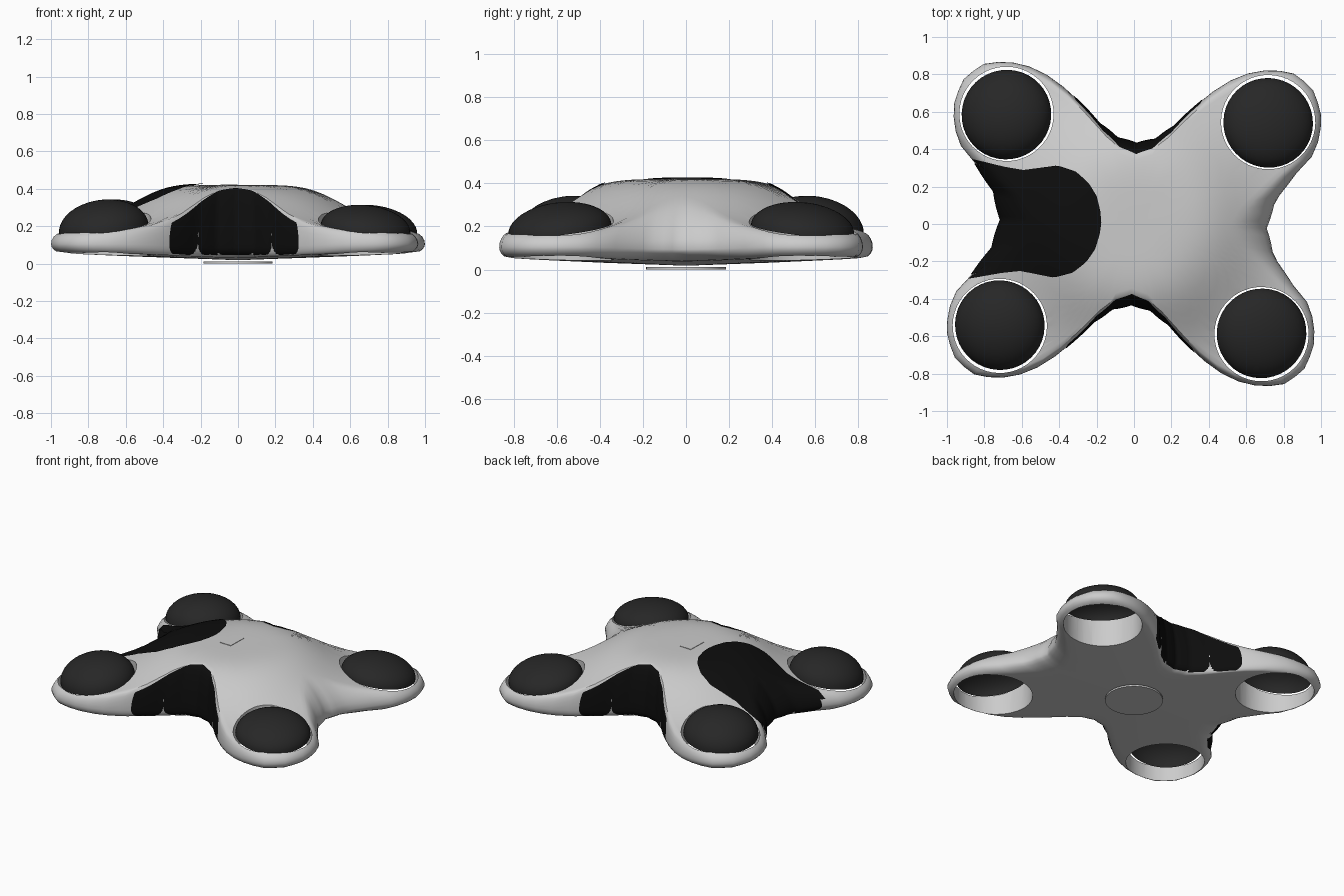
import bpy, bmesh
from math import sin, cos, pi, atan2, hypot, radians, sqrt
from mathutils import Matrix, Vector

if "Cube" in bpy.data.objects:
    bpy.data.objects.remove(bpy.data.objects["Cube"])

TWIST = Matrix.Rotation(radians(-1.8), 4, 'Z')

def material(name, rgb):
    m = bpy.data.materials.new(name)
    m.diffuse_color = (*rgb, 1)
    m.use_nodes = True
    m.node_tree.nodes["Principled BSDF"].inputs["Base Color"].default_value = m.diffuse_color
    return m

BLACK = material("window_black", (0.004, 0.004, 0.004))
DARK = material("dome_dark", (0.02, 0.02, 0.02))

def finish(name, bm, mat=None, angle=40):
    bmesh.ops.recalc_face_normals(bm, faces=bm.faces)
    bm.transform(TWIST)
    me = bpy.data.meshes.new(name)
    bm.to_mesh(me)
    bm.free()
    ob = bpy.data.objects.new(name, me)
    bpy.context.collection.objects.link(ob)
    if mat:
        me.materials.append(mat)
    shade(ob, angle)
    return ob

def shade(ob, angle=40):
    bpy.ops.object.select_all(action='DESELECT')
    bpy.context.view_layer.objects.active = ob
    ob.select_set(True)
    bpy.ops.object.shade_smooth_by_angle(angle=radians(angle))

def lerp_table(tab, x):
    for (a, fa), (b, fb) in zip(tab, tab[1:]):
        if x <= b:
            return fa + (fb - fa) * max(0, x - a) / (b - a)
    return tab[-1][1]

# Quarter of the four-armed outline, mirrored by symmetry
QUARTER = [(.71, 0), (.75, .15), (.85, .29), (.93, .37), (.98, .5), (.98, .63),
           (.93, .755), (.83, .83), (.71, .848), (.57, .82), (.45, .76),
           (.33, .66), (.2, .53), (.1, .455), (0, .43)]
POLAR = [(atan2(y, x), hypot(x, y)) for x, y in QUARTER]

def outline(th):
    return lerp_table(POLAR, atan2(abs(sin(th)), abs(cos(th))))

def rim_width(th):
    return .06 + .1 * cos(th) ** 8

def crown(r):
    return .16 + .26 / (1 + (r / .61) ** 5)

def belly(r):
    return .018 + .036 * min(r, 1)

# Hull section: u 0-1 belly, 1-2 rounded rim, 2-3 crown
def hull(th, u):
    R, w = outline(th), rim_width(th)
    if u < 1:
        r = (R - w) * u
        z = belly(r)
    elif u <= 2:
        a = (u - 1.5) * pi
        r = R - w + w * cos(a)
        lo = belly(r)
        mid = lo + .05
        z = mid + (crown(r) - mid if a > 0 else mid - lo) * sin(a)
    else:
        r = (R - w) * (3 - u)
        z = crown(r)
    return Vector((r * cos(th), r * sin(th), z))

def top_z(x, y):
    th, r = atan2(y, x), hypot(x, y)
    R, w = outline(th), rim_width(th)
    mid = belly(r) + .05
    e = min(1, max(0, (r - R + w) / w))
    return mid + (crown(r) - mid) * sqrt(1 - e * e)

# Body
N = 112
us = [i / 6 for i in range(1, 6)] + [1 + i / 10 for i in range(11)] + [2 + i / 14 for i in range(1, 14)]
bm = bmesh.new()
rings = [[bm.verts.new(hull(2 * pi * i / N, u)) for i in range(N)] for u in us]
for a, b in zip(rings, rings[1:]):
    for i in range(N):
        j = (i + 1) % N
        bm.faces.new((a[i], a[j], b[j], b[i]))
for ring, u in ((rings[0], 0), (rings[-1], 3)):
    c = bm.verts.new(hull(0, u))
    for i in range(N):
        bm.faces.new((ring[i], ring[(i + 1) % N], c))
body = finish("body", bm)

# Open wells through the four arm ends
for sx in (-1, 1):
    for sy in (-1, 1):
        bm = bmesh.new()
        bmesh.ops.create_cone(bm, cap_ends=True, segments=48, radius1=.252, radius2=.252, depth=1,
                              matrix=Matrix.Translation((sx * .7, sy * .567, .15)))
        cutter = finish("well_cutter", bm)
        cutter.hide_render = True
        mod = body.modifiers.new("well", 'BOOLEAN')
        mod.operation = 'DIFFERENCE'
        mod.solver = 'EXACT'
        mod.object = cutter
        bpy.context.view_layer.objects.active = body
        bpy.ops.object.modifier_apply(modifier=mod.name)
        bpy.data.objects.remove(cutter)
shade(body, 40)

# Dark domes, leaning outward; the left pair is taller
for sx, side in ((-1, "left"), (1, "right")):
    for sy, end in ((-1, "front"), (1, "back")):
        bm = bmesh.new()
        bmesh.ops.create_uvsphere(bm, u_segments=40, v_segments=20, radius=1)
        bmesh.ops.delete(bm, geom=[v for v in bm.verts if v.co.z < -.01], context='VERTS')
        height = .155 if sx < 0 else .125
        lean = Matrix.Rotation(radians(9), 4, Vector((-sy, sx, 0)).normalized())
        bm.transform(Matrix.Translation((sx * .7, sy * .563, .185)) @ lean
                     @ Matrix.Diagonal((.241, .241, height, 1)))
        finish(f"{end}_{side}_dome", bm, DARK)

def patch(name, fn, na, nb):
    bm = bmesh.new()
    g = [[bm.verts.new(fn(i / na, j / nb)) for j in range(nb + 1)] for i in range(na + 1)]
    for i in range(na):
        for j in range(nb):
            bm.faces.new((g[i][j], g[i + 1][j], g[i + 1][j + 1], g[i][j + 1]))
    bmesh.ops.remove_doubles(bm, verts=bm.verts, dist=.0005)
    return finish(name, bm, BLACK, 50)

def lift(p):
    return Vector((p.x * 1.012, p.y * 1.012, p.z + .004))

# Side windows wrapped over the waist walls
def waist_window(center, half, top):
    def fn(a, b):
        s = 2 * a - 1
        return lift(hull(center + s * half, 1.1 + b * (top - .18 * s * s - 1.1)))
    return fn

patch("front_window", waist_window(-pi / 2, radians(27), 2.0), 32, 14)
patch("back_window", waist_window(pi / 2, radians(27), 2.0), 32, 14)
patch("left_window_wall", waist_window(pi, radians(19), 1.95), 24, 12)

# Large left window sweeping up onto the crown
HALF = [(0, 0), (.012, .06), (.05, .14), (.12, .21), (.22, .27), (.36, .30),
        (.5, .285), (.65, .27), (.8, .285), (1, .32)]
EDGE = [(0, .705), (.15, .745), (.29, .845), (.37, .925)]

def left_fn(a, b):
    t = a * a
    y = (2 * b - 1) * lerp_table(HALF, t)
    x = -.175 - t * (lerp_table(EDGE, abs(y)) - .175)
    return Vector((x, y, top_z(x, y) + .008))

patch("left_window", left_fn, 36, 24)

# Belly disc and small roof hatch
bm = bmesh.new()
bmesh.ops.create_cone(bm, cap_ends=True, segments=40, radius1=.185, radius2=.185, depth=.012,
                      matrix=Matrix.Translation((0, 0, .006)))
finish("belly_disc", bm)
bm = bmesh.new()
bmesh.ops.create_cube(bm, size=1, matrix=Matrix.Translation((-.048, 0, .417))
                      @ Matrix.Diagonal((.085, .14, .012, 1)))
finish("roof_hatch", bm)
